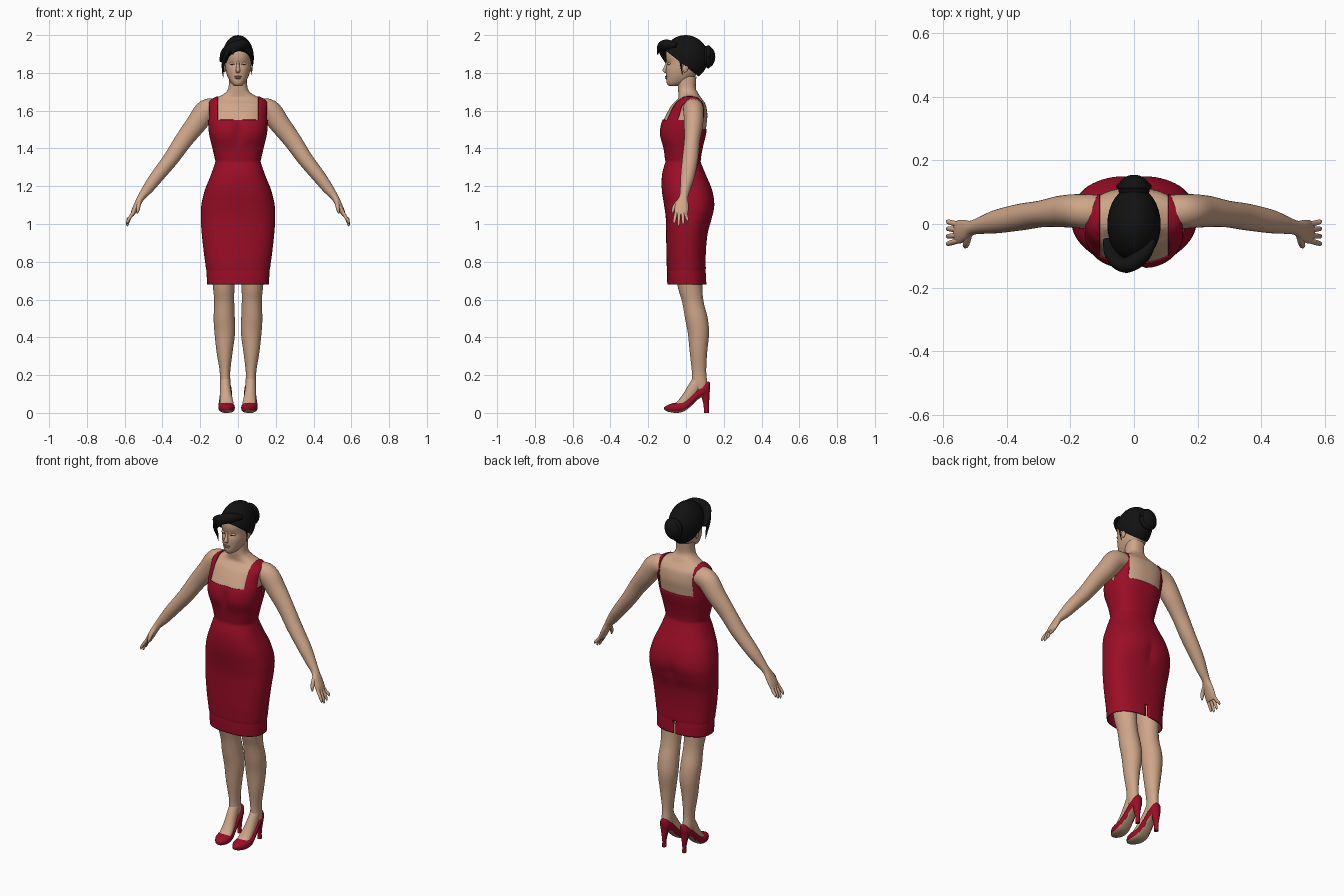
import bpy, bmesh, math
from mathutils import Vector, Matrix

if "Cube" in bpy.data.objects:
    bpy.data.objects.remove(bpy.data.objects["Cube"])


def material(name, color):
    m = bpy.data.materials.new(name)
    m.use_nodes = True
    m.diffuse_color = (*color, 1)
    bsdf = m.node_tree.nodes["Principled BSDF"]
    bsdf.inputs["Base Color"].default_value = (*color, 1)
    bsdf.inputs["Roughness"].default_value = 0.6
    return m


SKIN = material("skin", (0.62, 0.38, 0.25))
RED = material("dark red", (0.33, 0.004, 0.02))
BLACK = material("black hair", (0.006, 0.006, 0.006))
SOLE = material("tan sole", (0.5, 0.32, 0.2))
LIP = material("lip", (0.5, 0.24, 0.17))
UP = Vector((0, 0, 1))
made = []


def finish(name, bm, mats, mirror=False, thick=0):
    """Turn a bmesh into an object, optionally mirrored over x = 0."""
    bmesh.ops.recalc_face_normals(bm, faces=bm.faces)
    mesh = bpy.data.meshes.new(name)
    bm.to_mesh(mesh)
    bm.free()
    ob = bpy.data.objects.new(name, mesh)
    bpy.context.collection.objects.link(ob)
    for m in mats:
        mesh.materials.append(m)
    if thick:
        mod = ob.modifiers.new("cloth", "SOLIDIFY")
        mod.thickness, mod.offset = thick, 1
    if mirror:
        ob.modifiers.new("mirror", "MIRROR").use_mirror_merge = False
    made.append(ob)
    return ob


def smooth_path(stations, steps):
    """Catmull-Rom through tuples of any length."""
    p = [stations[0], *stations, stations[-1]]
    out = []
    for a, b, c, d in zip(p, p[1:], p[2:], p[3:]):
        for k in range(steps):
            t = k / steps
            out.append([0.5 * (2 * j + (l - i) * t + (2 * i - 5 * j + 4 * l - m) * t * t
                               + (3 * j - i - 3 * l + m) * t ** 3)
                        for i, j, l, m in zip(a, b, c, d)])
    return out + [list(stations[-1])]


def loft(stations, side=(1, 0, 0), tangent=None, power=2, seg=32, steps=5, caps=True):
    """Skin (x, y, z, side radius, other radius) stations."""
    bm = bmesh.new()
    path = smooth_path(stations, steps)
    pts = [Vector(s[:3]) for s in path]
    rings = []
    for i, s in enumerate(path):
        t = tangent or (pts[min(i + 1, len(pts) - 1)] - pts[max(i - 1, 0)]).normalized()
        u = Vector(side)
        u = (u - t * u.dot(t)).normalized()
        v = t.cross(u)
        ring = []
        for k in range(seg):
            a = 2 * math.pi * k / seg
            c, n = [math.copysign(abs(f) ** (2 / power), f) for f in (math.cos(a), math.sin(a))]
            ring.append(bm.verts.new(pts[i] + u * c * max(s[3], .001) + v * n * max(s[4], .001)))
        rings.append(ring)
    for r, q in zip(rings, rings[1:]):
        for k in range(seg):
            j = (k + 1) % seg
            bm.faces.new((r[k], r[j], q[j], q[k]))
    if caps:
        bm.faces.new(rings[0])
        bm.faces.new(rings[-1])
    return bm


def levels(rows):
    """(z, half width, front y, back y) rows to stations."""
    return [(0, (f + b) / 2, z, w, (b - f) / 2) for z, w, f, b in rows]


def ellipsoid(center, radii, tilt=0):
    bm = bmesh.new()
    m = Matrix.Translation(center) @ Matrix.Rotation(tilt, 4, "X") @ Matrix.Diagonal((*radii, 1))
    bmesh.ops.create_uvsphere(bm, u_segments=32, v_segments=20, radius=1, matrix=m)
    return bm


def cut(bm, co, no, clear=False):
    return bmesh.ops.bisect_plane(bm, geom=bm.verts[:] + bm.edges[:] + bm.faces[:],
                                  plane_co=co, plane_no=no, clear_inner=clear)


def drop(bm, rule):
    bad = [f for f in bm.faces if rule(f.calc_center_median())]
    bmesh.ops.delete(bm, geom=bad, context="FACES")


# Torso shape shared by skin and dress
TORSO = levels([
    (.68, .158, -.094, .103), (.75, .163, -.096, .1), (.85, .176, -.099, .1),
    (.95, .187, -.1, .11), (1.03, .192, -.102, .133), (1.1, .189, -.111, .147),
    (1.18, .17, -.123, .133), (1.26, .138, -.122, .1), (1.33, .118, -.107, .075),
    (1.4, .13, -.116, .083), (1.47, .147, -.136, .1), (1.53, .153, -.129, .109),
    (1.58, .154, -.105, .113), (1.63, .154, -.075, .105), (1.655, .14, -.05, .09),
    (1.67, .113, -.04, .078), (1.69, .073, -.04, .066), (1.72, .051, -.043, .052),
    (1.78, .048, -.045, .055)])


def torso():
    bm = loft(TORSO, tangent=UP, power=2.4, seg=64, steps=6, caps=False)
    for v in bm.verts:
        x, y, z = v.co
        if y < 0:   # bust
            v.co.y += .018 * math.exp(-(x / .025) ** 2 - ((z - 1.48) / .06) ** 2)
        elif z < 1.3:   # seat
            v.co.y -= .01 * math.exp(-(x / .025) ** 2 - ((z - 1.06) / .06) ** 2)
        waist = 1 - .03 * math.exp(-((z - 1.33) / .012) ** 2)
        v.co.x *= waist
        v.co.y *= waist
    return bm


body = torso()
drop(body, lambda c: c.z < 1.4)
finish("torso", body, [SKIN])

# Dress with square neckline, shoulder straps and back slit
IN, OUT, FRONT_TOP, BACK_TOP, SLIT = .107, .149, 1.55, 1.5, .75
dress = torso()
for x in (-OUT, -IN, -.006, .006, IN, OUT):
    cut(dress, (x, 0, 0), (1, 0, 0))
for z in (FRONT_TOP, BACK_TOP, SLIT):
    cut(dress, (0, 0, z), UP)
cut(dress, (0, 0, 0), (0, 1, 0))


def bare(c):
    if c.y > 0 and abs(c.x) < .006 and c.z < SLIT:
        return True
    top = FRONT_TOP if c.y < 0 else BACK_TOP
    return c.z > top and not (IN < abs(c.x) < OUT and c.z < 1.69)


drop(dress, bare)
finish("dress", dress, [RED], thick=.005)

# Arms with palms
arm = [(.1, .035, 1.61, .055, .05), (.165, .04, 1.6, .054, .06), (.225, .04, 1.525, .05, .054),
       (.29, .032, 1.44, .042, .047), (.355, .022, 1.345, .042, .041), (.43, .008, 1.25, .037, .035),
       (.475, -.003, 1.19, .028, .029), (.51, -.012, 1.145, .023, .02),
       (.53, -.02, 1.11, .033, .017), (.55, -.025, 1.07, .037, .014), (.561, -.026, 1.045, .033, .009)]
finish("arms", loft(arm, side=(0, 1, 0)), [SKIN], mirror=True)

# Fingers and thumbs
for name, y, spread, tip in (("index_fingers", -.052, -.01, 1.0), ("middle_fingers", -.035, -.004, .988),
                             ("ring_fingers", -.018, .003, .995), ("little_fingers", -.002, .009, 1.012)):
    finger = [(.552, y, 1.065, .009, .009), (.572, y + spread * .6, 1.035, .0085, .0085),
              (.585, y + spread, tip + .012, .007, .007), (.587, y + spread, tip, .002, .002)]
    finish(name, loft(finger, side=(0, 1, 0), seg=12, steps=3), [SKIN], mirror=True)
thumb = [(.52, -.03, 1.125, .014, .012), (.526, -.055, 1.1, .012, .011),
         (.53, -.068, 1.075, .009, .009), (.533, -.071, 1.055, .003, .003)]
finish("thumbs", loft(thumb, side=(0, 1, 0), seg=12, steps=3), [SKIN], mirror=True)

# Legs and feet
leg = [(.08, .005, .88, .075, .08), (.076, .02, .68, .058, .066), (.073, .036, .59, .053, .057),
       (.073, .055, .5, .056, .06), (.07, .066, .42, .054, .056), (.071, .066, .32, .042, .046),
       (.069, .069, .22, .028, .038), (.068, .073, .16, .028, .04), (.066, .08, .125, .026, .036)]
finish("legs", loft(leg, tangent=UP), [SKIN], mirror=True)
foot = [(.068, .075, .19, .026, .03), (.067, .045, .135, .028, .034), (.063, .01, .085, .032, .03),
        (.059, -.03, .046, .036, .022), (.056, -.07, .026, .03, .014)]
finish("feet", loft(foot), [SKIN], mirror=True)

# Shoes: (y, bottom, top, half width) sections, soles by face direction
sections = [(.126, .12, .16, .008), (.118, .1, .166, .022), (.095, .09, .155, .03),
            (.06, .068, .125, .032), (.025, .034, .088, .036), (-.01, .008, .06, .041),
            (-.045, 0, .055, .043), (-.075, .002, .05, .037), (-.1, .008, .04, .022),
            (-.116, .018, .03, .004)]
shoe = loft([(.064 + .09 * min(y, 0), y, (b + t) / 2, w, (t - b) / 2) for y, b, t, w in sections],
            tangent=Vector((0, -1, 0)), power=2.5)
bmesh.ops.recalc_face_normals(shoe, faces=shoe.faces)
for f in shoe.faces:
    f.material_index = int(f.normal.z < -.65)
finish("shoes", shoe, [RED, SOLE], mirror=True)
heel = [(.065, .1, .115, .026, .026), (.065, .104, .08, .018, .02),
        (.065, .107, .04, .011, .014), (.065, .108, 0, .011, .013)]
finish("shoe_heels", loft(heel, tangent=UP, seg=20), [RED], mirror=True)

# Head and facial features
head = levels([(1.73, .014, -.088, -.05), (1.738, .028, -.098, -.02), (1.755, .042, -.104, .02),
               (1.785, .057, -.105, .05), (1.815, .065, -.106, .07), (1.85, .069, -.103, .085),
               (1.9, .072, -.107, .09), (1.94, .066, -.094, .08), (1.97, .044, -.05, .05),
               (1.98, .01, -.01, .01)])
skull = loft(head, tangent=UP, power=2.2)
for v in skull.verts:   # eye sockets
    if v.co.y < -.04:
        v.co.y += .007 * math.exp(-((abs(v.co.x) - .03) / .014) ** 2 - ((v.co.z - 1.85) / .014) ** 2)
finish("head", skull, [SKIN])
nose = [(0, -.1, 1.862, .006, .006), (0, -.107, 1.835, .008, .008),
        (0, -.113, 1.812, .012, .011), (0, -.106, 1.8, .009, .006)]
finish("nose", loft(nose, tangent=UP, seg=16), [SKIN])
finish("upper_lip", ellipsoid((0, -.103, 1.781), (.02, .008, .004)), [LIP])
finish("lower_lip", ellipsoid((0, -.102, 1.773), (.017, .009, .005)), [LIP])
finish("eyelids", ellipsoid((.03, -.088, 1.85), (.015, .009, .008)), [SKIN], mirror=True)
lash = [(.017, -.099, 1.847, .001, .001), (.03, -.0975, 1.845, .0015, .0015), (.044, -.089, 1.848, .001, .001)]
finish("lash_lines", loft(lash, side=(0, 0, 1), seg=8), [BLACK], mirror=True)
finish("ears", ellipsoid((.07, -.002, 1.83), (.008, .016, .028), -.2), [SKIN], mirror=True)

# Hair cap trimmed along the hairline
cap = ellipsoid((0, -.002, 1.88), (.084, .12, .12))
edge = cut(cap, (0, -.11, 1.92), (0, .15, .19), clear=True)["geom_cut"]
bmesh.ops.holes_fill(cap, edges=[e for e in edge if isinstance(e, bmesh.types.BMEdge)])
finish("hair_cap", cap, [BLACK])

# Bun with a wrapped coil
finish("hair_bun", ellipsoid((0, .112, 1.885), (.05, .043, .058)), [BLACK])
coil = [(.04 * math.cos(a), .118, 1.885 + .046 * math.sin(a), .012, .016)
        for a in (k * math.pi / 6 for k in range(13))]
finish("bun_coil", loft(coil, side=(0, 1, 0), seg=12, steps=3), [BLACK])

# Swept fringe and loose locks
fringe = [(.06, -.05, 1.945, .012, .012), (.03, -.095, 1.95, .024, .026), (-.01, -.125, 1.942, .025, .028),
          (-.045, -.125, 1.925, .022, .028), (-.068, -.095, 1.9, .016, .026), (-.078, -.05, 1.86, .01, .02)]
finish("fringe", loft(fringe, side=(0, 1, 0)), [BLACK])
lock = [(-.03, -.125, 1.935, .014, .01), (-.058, -.128, 1.905, .012, .012),
        (-.076, -.1, 1.86, .009, .012), (-.08, -.075, 1.81, .005, .006), (-.078, -.07, 1.775, .001, .001)]
finish("side_lock", loft(lock, seg=16), [BLACK])
tuft = [(-.01, -.125, 1.945, .02, .014), (-.022, -.143, 1.928, .018, .01), (-.03, -.15, 1.898, .004, .003)]
finish("fringe_tip", loft(tuft, seg=16), [BLACK])
strand = [(.078, -.03, 1.87, .003, .006), (.075, -.025, 1.83, .002, .004), (.07, -.02, 1.79, .001, .001)]
finish("loose_strand", loft(strand, seg=8), [BLACK])

# Smooth shading with sharp creases kept
bpy.ops.object.select_all(action="DESELECT")
for ob in made:
    ob.select_set(True)
bpy.context.view_layer.objects.active = made[0]
bpy.ops.object.shade_smooth_by_angle(angle=math.radians(50))
